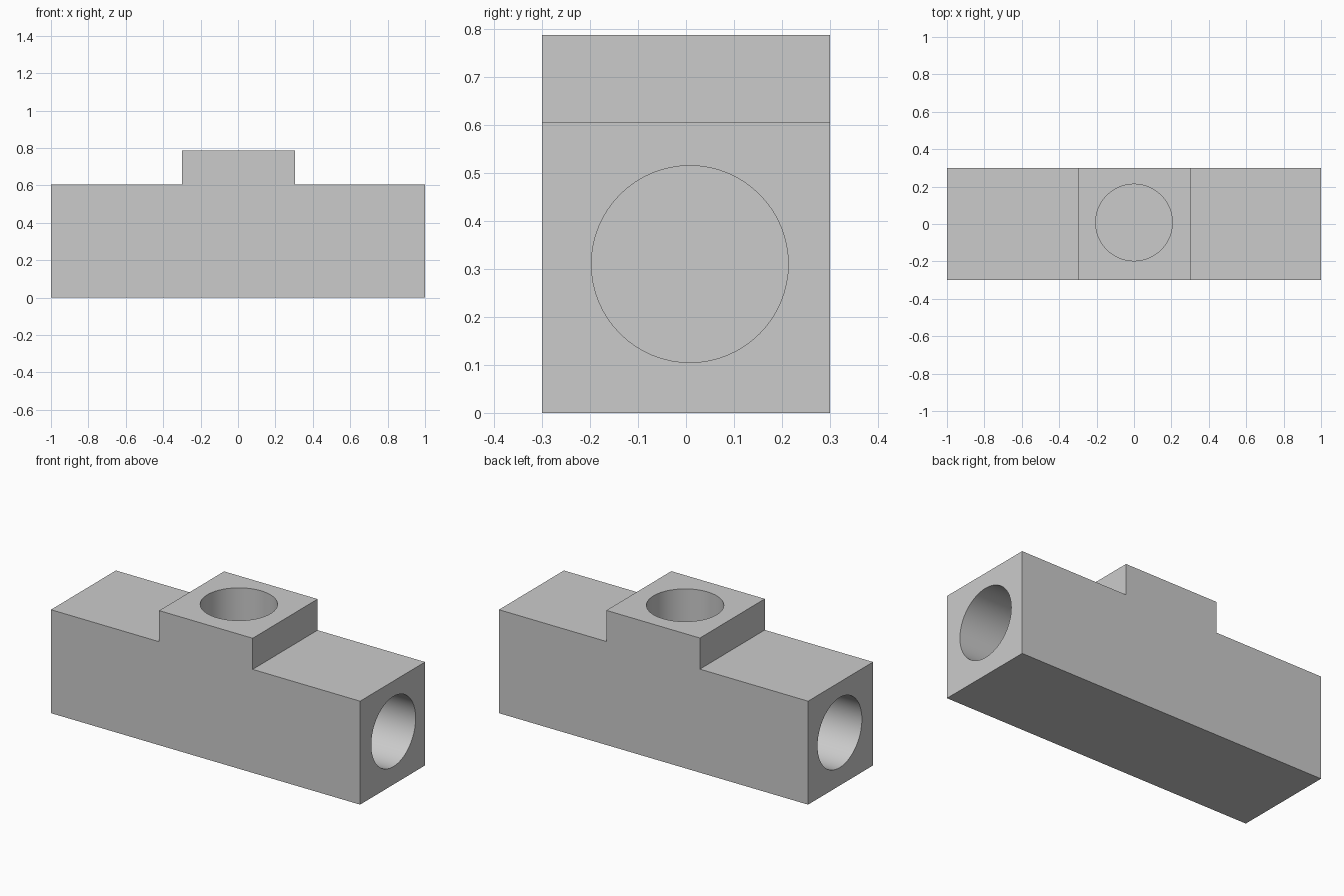
import bpy, bmesh, math
from mathutils import Matrix, Vector

cube = bpy.data.objects.get("Cube")
if cube:
    bpy.data.objects.remove(cube, do_unlink=True)

# Single plain grey material
grey = bpy.data.materials.new("plain grey")
grey.use_nodes = True
colour = (0.6, 0.6, 0.6, 1)
grey.diffuse_color = colour
grey.node_tree.nodes["Principled BSDF"].inputs["Base Color"].default_value = colour


def make_object(name, bm):
    bmesh.ops.recalc_face_normals(bm, faces=bm.faces)
    mesh = bpy.data.meshes.new(name)
    bm.to_mesh(mesh)
    bm.free()
    mesh.materials.append(grey)
    obj = bpy.data.objects.new(name, mesh)
    bpy.context.collection.objects.link(obj)
    return obj


# Stepped body: side profile extruded through the depth
half_depth = 0.3
profile = [(-1, 0), (1, 0), (1, 0.605), (0.305, 0.605),
           (0.305, 0.787), (-0.3, 0.787), (-0.3, 0.605), (-1, 0.605)]
bm = bmesh.new()
face = bm.faces.new([bm.verts.new((x, -half_depth, z)) for x, z in profile])
swept = bmesh.ops.extrude_face_region(bm, geom=[face])
bmesh.ops.translate(bm, vec=(0, 2 * half_depth, 0),
                    verts=[v for v in swept["geom"] if isinstance(v, bmesh.types.BMVert)])
body = make_object("tee_block", bm)


def cut_bore(name, start, end, radius=0.205):
    """Cut a round blind bore running from start to end."""
    start, end = Vector(start), Vector(end)
    axis = end - start
    turn = axis.to_track_quat("Z", "Y").to_matrix().to_4x4()
    bm = bmesh.new()
    bmesh.ops.create_cone(bm, cap_ends=True, segments=64, radius1=radius, radius2=radius,
                          depth=axis.length,
                          matrix=Matrix.Translation((start + end) / 2) @ turn)
    cutter = make_object(name, bm)
    cutter.hide_render = True
    mod = body.modifiers.new(name, "BOOLEAN")
    mod.operation = "DIFFERENCE"
    mod.solver = "EXACT"
    mod.object = cutter
    bpy.context.view_layer.objects.active = body
    bpy.ops.object.modifier_apply(modifier=name)
    bpy.data.objects.remove(cutter, do_unlink=True)


# Bores in both ends and in the raised top
for side, label in ((1, "left"), (-1, "right")):
    cut_bore(label + "_bore", (side * 1.1, 0.008, 0.31), (side * 0.3, 0.008, 0.31))
cut_bore("top_bore", (0, 0.008, 0.9), (0, 0.008, 0.3))

# Smooth bore walls, crisp block edges
bpy.ops.object.select_all(action="DESELECT")
body.select_set(True)
bpy.context.view_layer.objects.active = body
bpy.ops.object.shade_smooth_by_angle(angle=math.radians(30))
